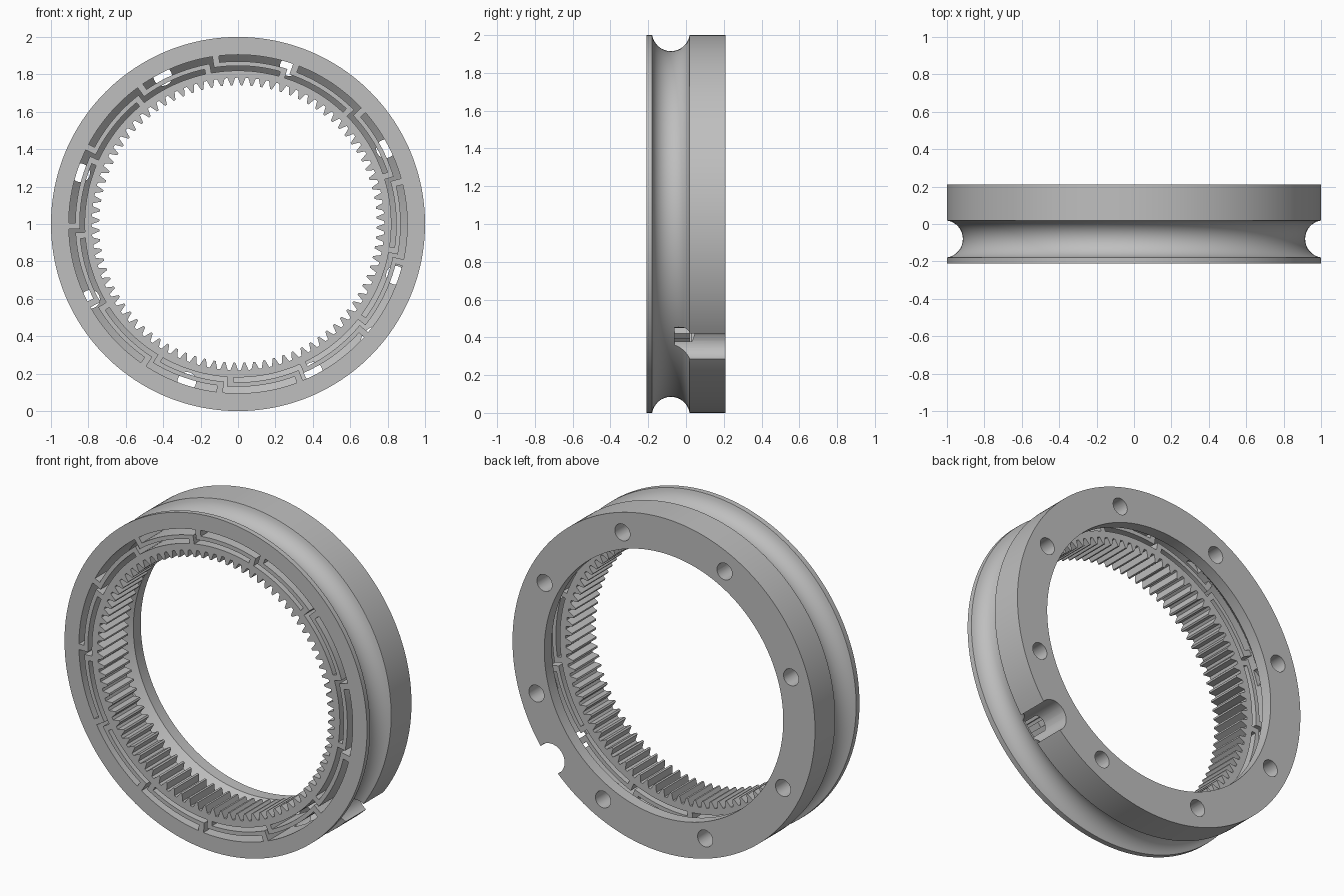
import bpy
import bmesh
from math import sin, cos, pi, radians

cube = bpy.data.objects.get("Cube")
if cube:
    bpy.data.objects.remove(cube)

FRONT, BACK, GEAR_BACK = -0.21, 0.21, 0.02
UNITS, TEETH, STEPS = 13, 88, 192

grey = bpy.data.materials.new("plain grey")
grey.use_nodes = True
grey.diffuse_color = (0.52, 0.52, 0.52, 1)
shader = next(n for n in grey.node_tree.nodes if n.type == 'BSDF_PRINCIPLED')
shader.inputs["Base Color"].default_value = grey.diffuse_color


def polar(r, a, y):
    return (r * cos(a), y, 1 + r * sin(a))


def finish(bm, name):
    bmesh.ops.recalc_face_normals(bm, faces=bm.faces)
    mesh = bpy.data.meshes.new(name)
    bm.to_mesh(mesh)
    bm.free()
    mesh.materials.append(grey)
    obj = bpy.data.objects.new(name, mesh)
    bpy.context.collection.objects.link(obj)
    return obj


def skin(bm, rings, closed):
    """Bridge a closed series of vertex rings into a solid."""
    count = len(rings[0])
    pairs = list(zip(rings, rings[1:]))
    if closed:
        pairs.append((rings[-1], rings[0]))
    else:
        bm.faces.new(rings[0])
        bm.faces.new(rings[-1][::-1])
    for p, q in pairs:
        for i in range(count):
            j = (i + 1) % count
            bm.faces.new((p[i], p[j], q[j], q[i]))


def sector(bm, r0, r1, a0, a1, y0, y1):
    """Curved bar between two radii and two angles in degrees."""
    n = max(1, round(abs(a1 - a0) / 2))
    rings = []
    for i in range(n + 1):
        a = radians(a0 + (a1 - a0) * i / n)
        section = ((r0, y0), (r1, y0), (r1, y1), (r0, y1))
        rings.append([bm.verts.new(polar(r, a, y)) for r, y in section])
    skin(bm, rings, False)


def cylinder(name, radius, r, degrees, y0, y1):
    bm = bmesh.new()
    cx, _, cz = polar(r, radians(degrees), 0)
    rings = []
    for y in (y0, y1):
        rings.append([bm.verts.new((cx + radius * cos(2 * pi * i / 32), y,
                                    cz + radius * sin(2 * pi * i / 32)))
                      for i in range(32)])
    skin(bm, rings, False)
    obj = finish(bm, name)
    obj.hide_render = True
    return obj


# Outer ring with a round rope groove and a conical inner shoulder
profile = [(1, FRONT), (1, -0.18)]
for i in range(17):
    t = pi * (0.05 + 0.9 * i / 16)
    profile.append((1.015 - 0.1 * sin(t), -0.08 - 0.1 * cos(t)))
profile += [(1, GEAR_BACK), (1, BACK), (0.79, BACK), (0.79, 0.14),
            (0.905, 0.03), (0.905, FRONT)]
bm = bmesh.new()
rings = [[bm.verts.new(polar(r, 2 * pi * i / STEPS, y)) for r, y in profile]
         for i in range(STEPS)]
skin(bm, rings, True)
body = finish(bm, "outer_ring")

# Bolt holes in the back and a rope notch at the rim
cutters = [cylinder("bolt_hole_cutter", 0.05, 0.885, 27 + 45 * k, 0.0, 0.3)
           for k in range(8)]
cutters.append(cylinder("notch_cutter", 0.09, 0.98, -40.5, -0.06, 0.3))
for cutter in cutters:
    mod = body.modifiers.new(cutter.name, 'BOOLEAN')
    mod.operation = 'DIFFERENCE'
    mod.solver = 'EXACT'
    mod.object = cutter
bpy.context.view_layer.update()
evaluated = body.evaluated_get(bpy.context.evaluated_depsgraph_get())
cut_mesh = bpy.data.meshes.new_from_object(evaluated)
body.modifiers.clear()
body.data = cut_mesh
for cutter in cutters:
    bpy.data.objects.remove(cutter)

# Inner gear ring with straight internal teeth
tooth = ((0.0, 0.782), (0.28, 0.782), (0.54, 0.742), (0.74, 0.742))
inner = [((k + f) * 2 * pi / TEETH, r) for k in range(TEETH) for f, r in tooth]
bm = bmesh.new()
rings = []
for a, r in inner:
    section = ((r, FRONT), (0.82, FRONT), (0.82, GEAR_BACK), (r, GEAR_BACK))
    rings.append([bm.verts.new(polar(q, a, y)) for q, y in section])
skin(bm, rings, True)
gear = finish(bm, "gear_ring")

# Leaf springs: each beam joins the outer ring at one end, the gear at the other
bm = bmesh.new()
pitch = 360 / UNITS
for k in range(UNITS):
    start = 98.7 - k * pitch
    end = start - pitch + 1.3
    sector(bm, 0.846, 0.87, start, end, FRONT, GEAR_BACK)
    sector(bm, 0.868, 0.907, start, start - 2.2, FRONT, GEAR_BACK)
    sector(bm, 0.815, 0.848, end + 2.2, end, FRONT, GEAR_BACK)
springs = finish(bm, "leaf_springs")

# Smooth round surfaces, keep edges crisp
bpy.ops.object.select_all(action='DESELECT')
for obj in (body, springs):
    obj.select_set(True)
bpy.context.view_layer.objects.active = body
bpy.ops.object.shade_smooth_by_angle(angle=radians(25))
